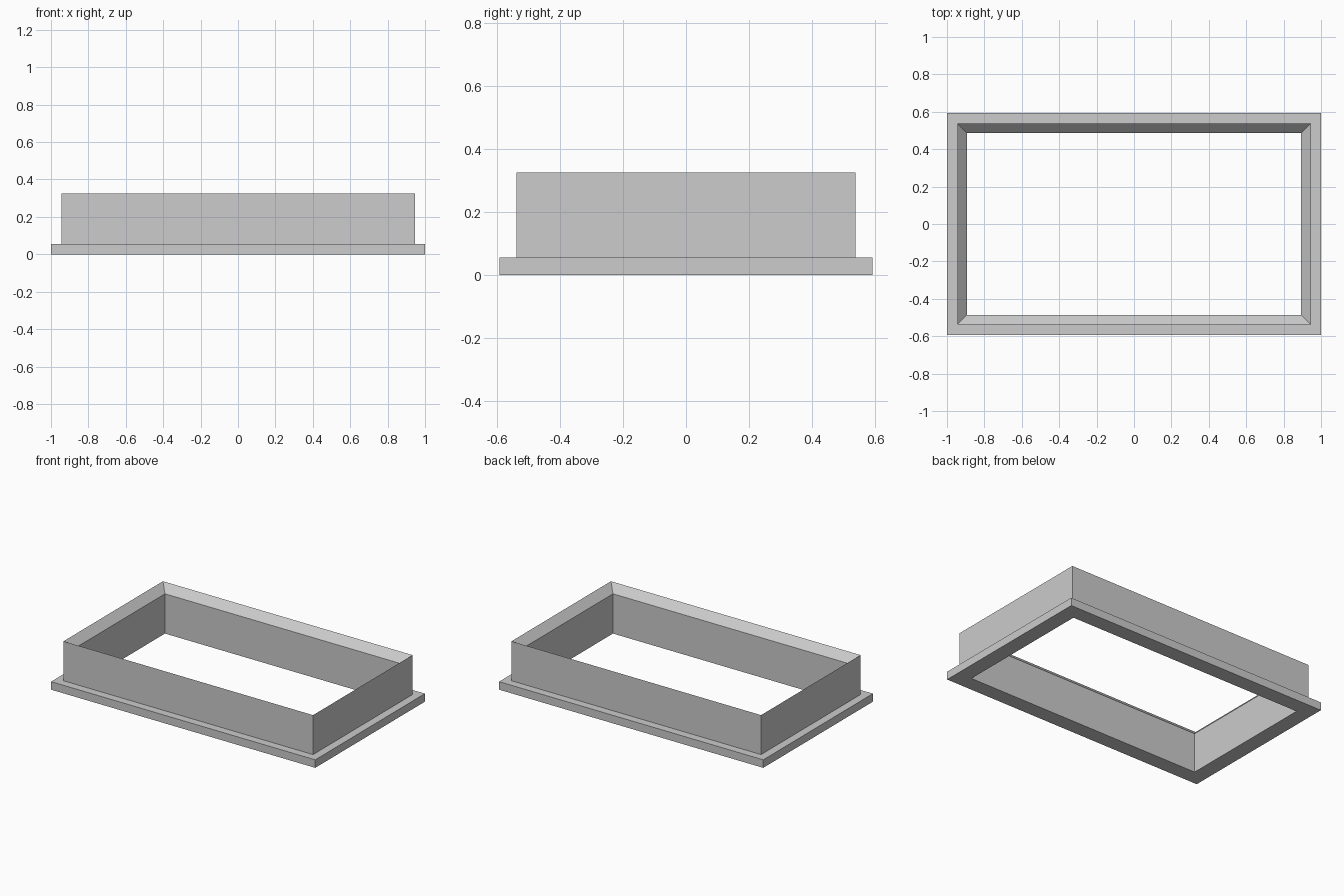
import bpy
import bmesh

cube = bpy.data.objects.get("Cube")
if cube:
    bpy.data.objects.remove(cube, do_unlink=True)

# Single light grey finish
grey = bpy.data.materials.new("light_grey")
grey.use_nodes = True
colour = (0.604, 0.604, 0.604, 1)
grey.diffuse_color = colour
grey.node_tree.nodes["Principled BSDF"].inputs["Base Color"].default_value = colour

HALF_X, HALF_Y = 1.0, 0.593

# Cross-section as (inset from outer edge, height): flange, wall, chamfered lip
PROFILE = [(0, 0), (0, 0.055), (0.055, 0.055), (0.055, 0.325),
           (0.106, 0.272), (0.106, 0)]
CORNERS = [(-1, -1), (1, -1), (1, 1), (-1, 1)]


def mitred_frame(name, profile, material):
    """Sweep a closed profile around a rectangle with mitred corners."""
    bm = bmesh.new()
    rings = [[bm.verts.new((sx * (HALF_X - inset), sy * (HALF_Y - inset), z))
              for inset, z in profile] for sx, sy in CORNERS]
    count = len(profile)
    for i, ring in enumerate(rings):
        following = rings[(i + 1) % len(rings)]
        for j in range(count):
            k = (j + 1) % count
            bm.faces.new((ring[j], following[j], following[k], ring[k]))
    bmesh.ops.recalc_face_normals(bm, faces=bm.faces)
    mesh = bpy.data.meshes.new(name)
    bm.to_mesh(mesh)
    bm.free()
    mesh.materials.append(material)
    obj = bpy.data.objects.new(name, mesh)
    bpy.context.collection.objects.link(obj)
    return obj


# Flanged rectangular frame, open through the middle
mitred_frame("flanged_frame", PROFILE, grey)
